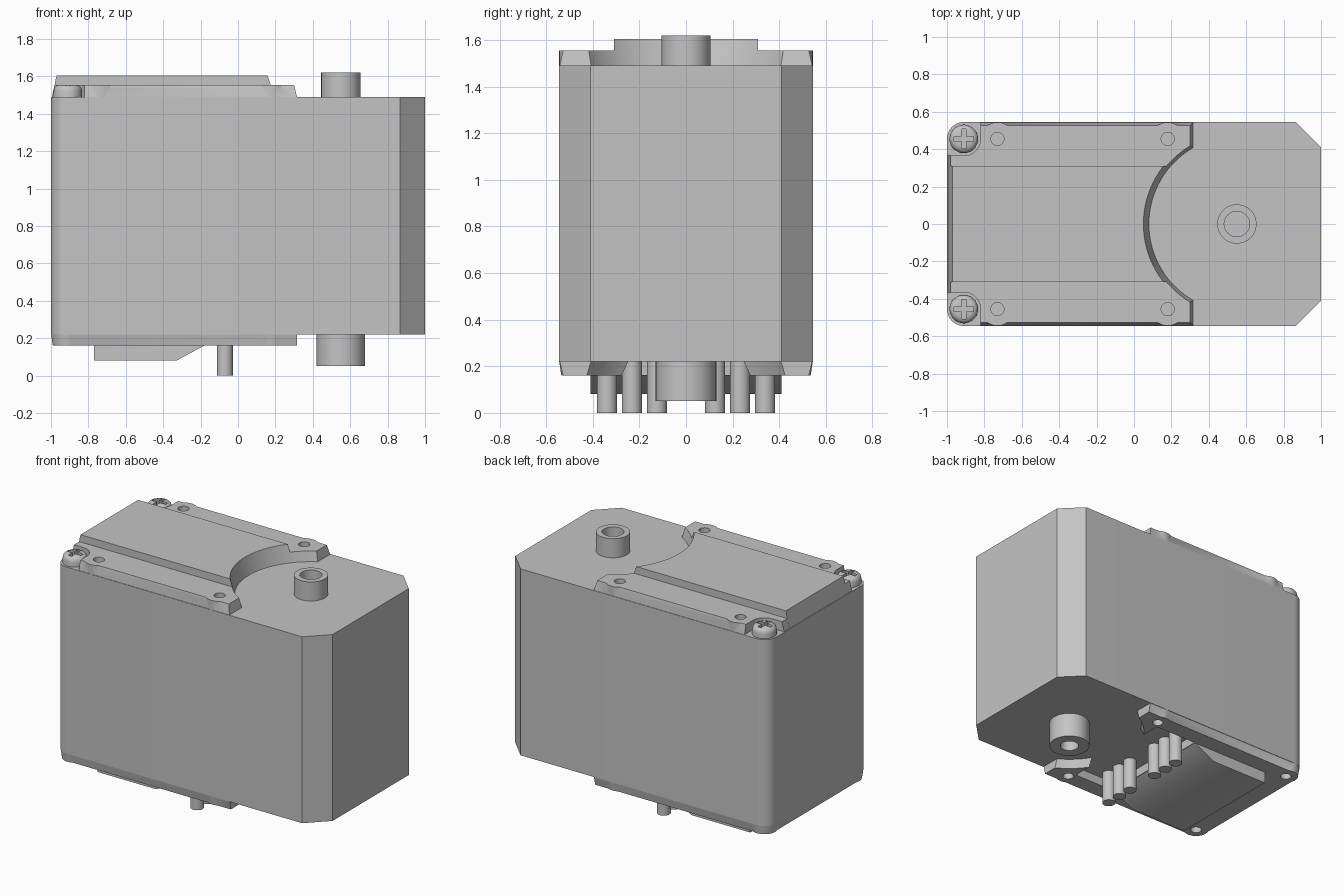
import bpy, bmesh, math
from mathutils import Matrix

cube = bpy.data.objects.get("Cube")
if cube:
    bpy.data.objects.remove(cube, do_unlink=True)

COLOUR = (0.55, 0.55, 0.55, 1)
grey = bpy.data.materials.new("grey_plastic")
grey.use_nodes = True
grey.diffuse_color = COLOUR
grey.node_tree.nodes["Principled BSDF"].inputs["Base Color"].default_value = COLOUR

BODY_LOW, BODY_TOP = 0.22, 1.49
COVER_TOP, RAISED_TOP, BASE_LOW = 1.555, 1.605, 0.16
HALF = 0.545
SHAFT_X = 0.55
BOSS_Y = 0.455
BOSS_X = (-0.73, 0.18)
CORNER_X = -0.91
SIDES = (-1, 1)


def add(name, bm):
    bmesh.ops.recalc_face_normals(bm, faces=bm.faces)
    mesh = bpy.data.meshes.new(name)
    bm.to_mesh(mesh)
    bm.free()
    ob = bpy.data.objects.new(name, mesh)
    bpy.context.collection.objects.link(ob)
    mesh.materials.append(grey)
    return ob


def loft(name, rings):
    """Closed solid through matching rings of 3D points."""
    bm = bmesh.new()
    loops = [[bm.verts.new(p) for p in ring] for ring in rings]
    for a, b in zip(loops, loops[1:]):
        for i in range(len(a)):
            j = (i + 1) % len(a)
            bm.faces.new((a[i], a[j], b[j], b[i]))
    bm.faces.new(loops[0])
    bm.faces.new(loops[-1])
    return add(name, bm)


def slab(name, low, high, z0, z1):
    return loft(name, [[(x, y, z0) for x, y in low], [(x, y, z1) for x, y in high]])


def turned(name, x, y, profile, n=48):
    """Solid of revolution from (radius, z) pairs."""
    return loft(name, [[(x + r * math.cos(math.tau * i / n), y + r * math.sin(math.tau * i / n), z)
                        for i in range(n)] for r, z in profile])


def box(name, x0, x1, y0, y1, z0, z1):
    pts = [(x0, y0), (x1, y0), (x1, y1), (x0, y1)]
    return slab(name, pts, pts, z0, z1)


def arc(cx, cy, r, a0, a1, n=10):
    return [(cx + r * math.cos(math.radians(a0 + (a1 - a0) * i / n)),
             cy + r * math.sin(math.radians(a0 + (a1 - a0) * i / n))) for i in range(n + 1)]


def mirrored(half):
    """Complete an outline given for y > 0."""
    return half + [(x, -y) for x, y in reversed(half)]


def combine(ob, tool, operation):
    mod = ob.modifiers.new("cut", 'BOOLEAN')
    mod.operation, mod.object, mod.solver = operation, tool, 'EXACT'
    bpy.context.view_layer.objects.active = ob
    bpy.ops.object.modifier_apply(modifier=mod.name)
    bpy.data.objects.remove(tool, do_unlink=True)


def drill(ob, x, y, r, z0, z1):
    combine(ob, turned("drill", x, y, [(r, z0), (r, z1)], 32), 'DIFFERENCE')


# Main case: rounded at one end, chamfered at the other
case_half = arc(CORNER_X, HALF - 0.09, 0.09, 180, 90) + [(0.865, HALF), (1, 0.41)]
slab("case", mirrored(case_half), mirrored(case_half), BODY_LOW, BODY_TOP)


# Top cover with screw notches, bosses and a round clearance for the shaft
def cover_outline(left, right, y):
    return mirrored([(left, BOSS_Y - 0.09)] + arc(CORNER_X, BOSS_Y, 0.09, -90, 0)
                    + [(-0.82, y), (right, y)])


cover = slab("top_cover", cover_outline(-0.995, 0.315, HALF - 0.003),
             cover_outline(-0.98, 0.3, 0.527), BODY_TOP, COVER_TOP)
for x in BOSS_X:
    for s in SIDES:
        combine(cover, turned("boss", x, s * BOSS_Y, [(0.089, BODY_TOP), (0.089, COVER_TOP)]), 'UNION')
raised = slab("raised_panel", [(-0.995, -0.31), (0.4, -0.31), (0.4, 0.31), (-0.995, 0.31)],
              [(-0.97, -0.31), (0.4, -0.31), (0.4, 0.31), (-0.97, 0.31)], BODY_TOP, RAISED_TOP)
for part in (cover, raised):
    combine(part, turned("clearance", SHAFT_X, 0, [(0.447, 1.4), (0.55, 1.8)], 96), 'DIFFERENCE')
for x in BOSS_X:
    for s in SIDES:
        drill(cover, x, s * BOSS_Y, 0.035, 1.4, 1.7)

# Base cover with corner pads, shaft clearance and connector recess
base_low = mirrored(arc(-0.9, 0.442, 0.085, 180, 90) + [(0.315, 0.527)])
base_high = mirrored(arc(-0.907, 0.452, 0.09, 180, 90) + [(0.315, 0.542)])
base = slab("base_cover", base_low, base_high, BASE_LOW, BODY_LOW)
holes = [(x, s * BOSS_Y) for x in (CORNER_X, BOSS_X[1]) for s in SIDES]
for x, y in holes:
    combine(base, turned("pad", x, y, [(0.08, BASE_LOW), (0.089, BODY_LOW)]), 'UNION')
combine(base, turned("clearance", SHAFT_X, 0, [(0.52, 0.03), (0.45, 0.3)], 96), 'DIFFERENCE')
combine(base, box("recess", -0.17, 0.15, -0.41, 0.41, 0.1, 0.3), 'DIFFERENCE')
for x, y in holes:
    drill(base, x, y, 0.035, 0.1, 0.3)

# Wedge-ended pad under the base
wedge = [(-0.77, 0.17), (-0.77, 0.08), (-0.33, 0.08), (-0.18, BASE_LOW), (-0.18, 0.17)]
loft("base_wedge", [[(x, y, z) for x, z in wedge] for y in (-0.41, 0.41)])

# Hollow shafts above and below
top_shaft = turned("output_shaft", SHAFT_X, 0, [(0.105, 1.48), (0.105, 1.62)])
drill(top_shaft, SHAFT_X, 0, 0.068, 1.5, 1.7)
low_shaft = turned("lower_pivot", SHAFT_X, 0, [(0.13, 0.05), (0.13, 0.23)])
drill(low_shaft, SHAFT_X, 0, 0.06, -0.1, 0.2)

# Two rows of connector pins
for s in SIDES:
    for i in range(3):
        turned("connector_pin", -0.07, s * (0.125 + 0.107 * i), [(0.043, 0), (0.043, 0.23)], 32)

# Cross-head screws
for s in SIDES:
    y = s * BOSS_Y
    screw = turned("cover_screw", CORNER_X, y, [(0.076, 1.48), (0.076, 1.52), (0.072, 1.538),
                                                (0.062, 1.549), (0.045, 1.555)])
    for w, h in ((0.052, 0.012), (0.012, 0.052)):
        combine(screw, box("slot", CORNER_X - w, CORNER_X + w, y - h, y + h, 1.52, 1.6), 'DIFFERENCE')

# Smooth the round surfaces, keep edges crisp
bpy.ops.object.select_all(action='DESELECT')
for ob in bpy.context.collection.objects:
    if ob.type == 'MESH':
        ob.select_set(True)
        bpy.context.view_layer.objects.active = ob
bpy.ops.object.shade_smooth_by_angle(angle=math.radians(30))
